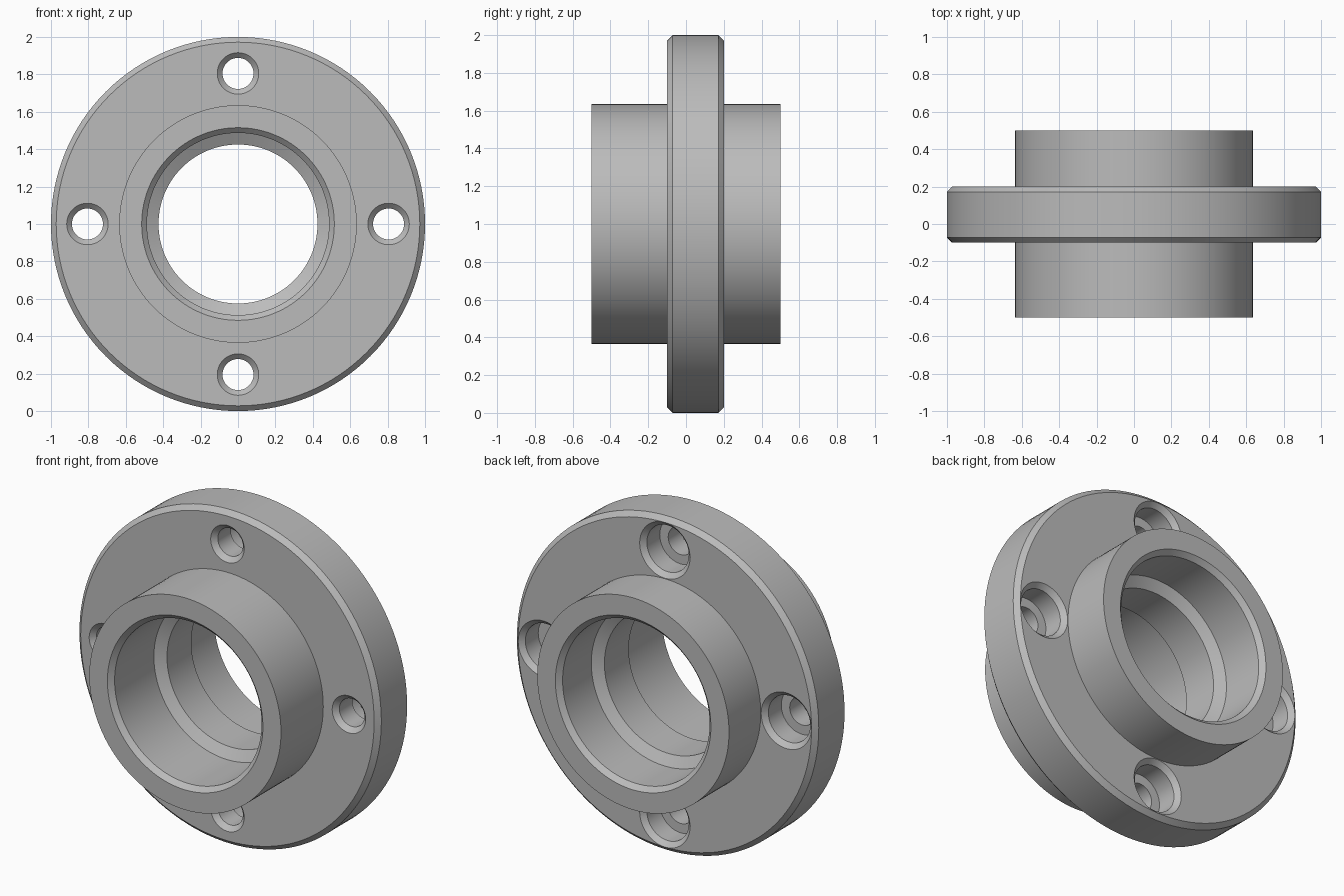
import bpy, bmesh, math
from mathutils import Vector

cube = bpy.data.objects.get("Cube")
if cube:
    bpy.data.objects.remove(cube, do_unlink=True)

GREY = (0.50, 0.50, 0.50, 1)
steel = bpy.data.materials.new("grey_steel")
steel.use_nodes = True
steel.diffuse_color = GREY
steel.node_tree.nodes["Principled BSDF"].inputs["Base Color"].default_value = GREY


def revolve(name, profile, steps, closed=False):
    """Turn a (radius, y) profile about the y axis."""
    bm = bmesh.new()
    verts = [bm.verts.new((r, y, 0)) for r, y in profile]
    edges = [bm.edges.new(pair) for pair in zip(verts, verts[1:])]
    if closed:
        edges.append(bm.edges.new((verts[-1], verts[0])))
    bmesh.ops.spin(bm, geom=verts + edges, cent=(0, 0, 0), axis=(0, 1, 0),
                   angle=math.tau, steps=steps, use_duplicate=False)
    bmesh.ops.remove_doubles(bm, verts=bm.verts, dist=1e-5)
    bmesh.ops.recalc_face_normals(bm, faces=bm.faces)
    mesh = bpy.data.meshes.new(name)
    bm.to_mesh(mesh)
    bm.free()
    mesh.materials.append(steel)
    obj = bpy.data.objects.new(name, mesh)
    bpy.context.collection.objects.link(obj)
    return obj


# Main body: chamfered flange, hub on both sides, stepped bore
C = 0.028                                  # shared chamfer size
HUB, MOUTH, POCKET, LAND = 0.635, 0.515, 0.487, 0.425
FRONT, BACK = -0.10, 0.20                  # flange faces
outside = [(HUB, -0.5), (HUB, FRONT), (1 - C, FRONT), (1, FRONT + C),
           (1, BACK - C), (1 - C, BACK), (HUB, BACK), (HUB, 0.5)]
bore = [(MOUTH, 0.5), (POCKET, 0.5 - C), (POCKET, BACK), (LAND, BACK - 0.035),
        (LAND, FRONT + 0.035), (POCKET, FRONT), (POCKET, -0.5 + C), (MOUTH, -0.5)]
body = revolve("flanged_hub", outside + bore, 128, closed=True)
body.location.z = 1

# Bolt holes: countersunk in front, chamfered counterbore behind
HOLE, BORE = 0.083, 0.139
hole_profile = [(0, FRONT - 0.05), (HOLE + C + 0.05, FRONT - 0.05),
                (HOLE + C, FRONT), (HOLE, FRONT + C), (HOLE, 0.05),
                (BORE, 0.05), (BORE, BACK - C), (BORE + C, BACK),
                (BORE + C, BACK + 0.05), (0, BACK + 0.05)]
cutters = []
for i in range(4):
    a = i * math.pi / 2
    cutter = revolve("bolt_hole_cutter", hole_profile, 48)
    cutter.location = Vector((0.805 * math.cos(a), 0, 1 + 0.805 * math.sin(a)))
    cutter.hide_render = True
    cutters.append(cutter)
    mod = body.modifiers.new("bolt_hole", 'BOOLEAN')
    mod.operation = 'DIFFERENCE'
    mod.solver = 'EXACT'
    mod.object = cutter

# Bake the holes, then drop the cutters
bpy.context.view_layer.update()
graph = bpy.context.evaluated_depsgraph_get()
mesh = bpy.data.meshes.new_from_object(body.evaluated_get(graph))
body.modifiers.clear()
body.data = mesh
for cutter in cutters:
    bpy.data.objects.remove(cutter, do_unlink=True)

# Smooth round walls, crisp chamfers
bpy.ops.object.select_all(action='DESELECT')
body.select_set(True)
bpy.context.view_layer.objects.active = body
bpy.ops.object.shade_smooth_by_angle(angle=math.radians(20))
